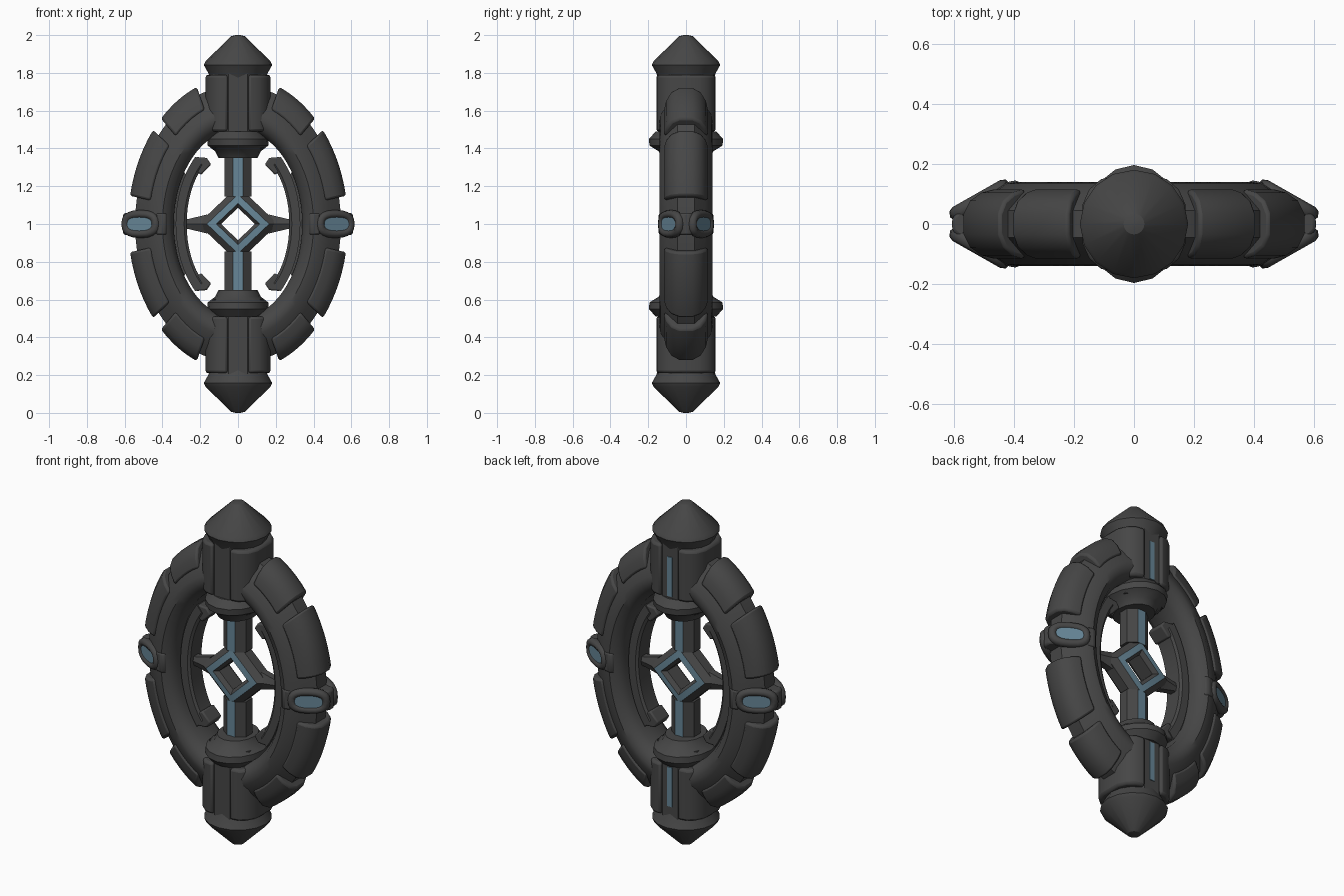
import bpy, bmesh, math
from mathutils import Vector

if "Cube" in bpy.data.objects:
    bpy.data.objects.remove(bpy.data.objects["Cube"])


def material(name, rgb):
    m = bpy.data.materials.new(name)
    m.diffuse_color = (*rgb, 1)
    m.use_nodes = True
    m.node_tree.nodes["Principled BSDF"].inputs["Base Color"].default_value = m.diffuse_color
    return m


GREY = material("dark grey stone", (0.062, 0.062, 0.062))
BLUE = material("dull blue glow", (0.135, 0.24, 0.31))
LR = [(1, 1, 1), (-1, 1, 1)]
TB = [(1, 1, 1), (1, 1, -1)]
LRTB = [(x, 1, z) for x in (1, -1) for z in (1, -1)]
LRFB = [(x, y, 1) for x in (1, -1) for y in (1, -1)]


def loft(name, rings, signs=((1, 1, 1),), mats=(GREY,), closed=False, blue=(), bevel=0, angle=35):
    """Skin a list of point rings (heights relative to the centre, z = 1), one copy per mirror sign.
    blue lists the section edges that take the second material."""
    n, k = len(rings), len(rings[0])
    for i, s in enumerate(signs):
        bm = bmesh.new()
        vs = [[bm.verts.new((p[0] * s[0], p[1] * s[1], 1 + p[2] * s[2])) for p in r] for r in rings]
        for a in range(n if closed else n - 1):
            b = (a + 1) % n
            for j in range(k):
                j2 = (j + 1) % k
                f = bm.faces.new((vs[a][j], vs[a][j2], vs[b][j2], vs[b][j]))
                f.material_index = int(j in blue)
        if not closed:
            bm.faces.new(vs[0])
            bm.faces.new(vs[-1])
        bmesh.ops.recalc_face_normals(bm, faces=bm.faces)
        me = bpy.data.meshes.new(name)
        bm.to_mesh(me)
        bm.free()
        for m in mats:
            me.materials.append(m)
        me.shade_smooth()
        me.set_sharp_from_angle(angle=math.radians(angle))
        ob = bpy.data.objects.new(f"{name}_{i + 1}", me)
        bpy.context.collection.objects.link(ob)
        if bevel:
            mod = ob.modifiers.new("soft_edges", 'BEVEL')
            mod.width, mod.segments, mod.limit_method = bevel, 2, 'ANGLE'
            mod.angle_limit = math.radians(40)


def both(half):
    """Mirror a half section across y."""
    return half + [(p[0], -p[1]) for p in reversed(half)]


def arc(name, half, t0, t1, steps, signs, **kw):
    """Sweep a (radius, y) section along the oval of the main ring."""
    rings = []
    for i in range(steps + 1):
        t = math.radians(t0 + (t1 - t0) * i / steps)
        rings.append([(a * math.cos(t), y, (0.5 + (a - 0.34) * 1.167) * math.sin(t)) for a, y in both(half)])
    loft(name, rings, signs, **kw)


def lathe(name, profile, sides, sx, signs, **kw):
    loft(name, [[(r * sx * math.cos(2 * math.pi * j / sides), r * math.sin(2 * math.pi * j / sides), z)
                 for j in range(sides)] for r, z in profile], signs, **kw)


def prism(name, section, z0, z1, signs, **kw):
    loft(name, [[(x, y, z) for x, y in section] for z in (z0, z1)], signs, **kw)


# Main oval ring, two halves ending inside the columns
arc("ring_half", [(0.34, 0.075), (0.365, 0.122), (0.40, 0.14), (0.43, 0.135), (0.485, 0.10), (0.545, 0.045)],
    -80, 80, 28, LR)

# Raised armour plates on the outside of the ring
plate = [(0.47, 0.118), (0.52, 0.105), (0.56, 0.078), (0.582, 0.035)]
arc("long_plate", plate, 11, 39.5, 7, LRTB, bevel=0.012)
arc("short_plate", plate, 45.5, 68, 5, LRTB, bevel=0.012)

# Inner C-shaped arcs, joined to the ring in the middle, with hooked tips
arc("inner_arc", [(0.272, 0.05), (0.285, 0.06), (0.33, 0.06)], -47, 47, 16, LR)
arc("arc_mount", [(0.30, 0.045), (0.36, 0.045)], -33, 33, 12, LR)
hook = [(0.142, 0.315), (0.165, 0.35), (0.225, 0.355), (0.242, 0.29), (0.195, 0.26)]
loft("arc_hook", [[(x, y, z) for x, z in hook] for y in (-0.055, 0.055)], LRTB, bevel=0.008)

# End caps and collars
lathe("end_cap", [(0.012, 1.0), (0.035, 0.995), (0.172, 0.862), (0.181, 0.842), (0.158, 0.80), (0.145, 0.77)],
      16, 1, TB, angle=25)
lathe("collar", [(0.125, 0.35), (0.145, 0.385), (0.193, 0.415), (0.197, 0.45), (0.16, 0.49)], 16, 0.83, TB)

# Columns: core pillar, side blocks and the glow strip on the back
prism("pillar", [(-0.13, -0.08), (-0.05, -0.147), (0.05, -0.147), (0.13, -0.08),
                 (0.13, 0.08), (0.05, 0.147), (-0.05, 0.147), (-0.13, 0.08)], 0.40, 0.82, TB)
prism("column_block", both([(0.055, 0.16), (0.11, 0.15), (0.15, 0.115), (0.172, 0.065)]), 0.49, 0.79, LRTB,
      bevel=0.014)
prism("glow_strip", [(-0.016, 0.14), (0.016, 0.14), (0.016, 0.152), (-0.016, 0.152)], 0.50, 0.73, TB, mats=(BLUE,))

# Central diamond frame with a blue band on front and back
sec = both([(0.09, 0.045), (0.115, 0.068), (0.165, 0.062), (0.212, 0.03)])
loft("diamond_frame", [[(d * cx, y, 0.95 * d * cz) for d, y in sec]
                       for cx, cz in ((1, 0), (0, 1), (-1, 0), (0, -1))],
     mats=(GREY, BLUE), closed=True, blue=(1, 5), angle=20)

# Upright rods and tapered side arms holding the diamond
prism("upright_rod", [(0.072, 0.03), (0.027, 0.064), (-0.027, 0.064), (-0.072, 0.03),
                      (-0.072, -0.03), (-0.027, -0.064), (0.027, -0.064), (0.072, -0.03)],
      0.145, 0.39, TB, mats=(GREY, BLUE), blue=(1, 5), angle=20)
loft("side_arm", [[(x, h, 0), (x, 0.02, h), (x, -0.02, h), (x, -h, 0), (x, -0.02, -h), (x, 0.02, -h)]
                  for x, h in ((0.165, 0.05), (0.26, 0.027), (0.37, 0.034))], LR, angle=20)

# Side clasps: body, four oval frames, blue insets
loft("clasp_body", [[(x, y, z) for x, y in both([(0.375, 0.135), (0.395, 0.147), (0.43, 0.138),
                                                 (0.47, 0.09), (0.59, 0.04), (0.608, 0.02)])]
                    for z in (-0.058, 0.058)], LR, bevel=0.012)
mid = Vector((0.514, -0.079, 0))
tan = Vector((0.87, 0.493, 0))
nor = Vector((0.493, -0.87, 0))
up = Vector((0, 0, 1))


def oval(rx, rz, t):
    c, s = math.cos(t), math.sin(t)
    return (tan * rx * math.copysign(abs(c) ** 0.75, c) + up * rz * math.copysign(abs(s) ** 0.75, s))


turns = [2 * math.pi * i / 20 for i in range(20)]
tube = [2 * math.pi * i / 8 for i in range(8)]
loft("clasp_frame", [[mid + oval(0.092 + 0.023 * math.cos(q), 0.052 + 0.022 * math.cos(q), t)
                      + nor * 0.026 * math.sin(q) for q in tube] for t in turns], LRFB, closed=True, angle=60)
loft("clasp_glow", [[mid + oval(0.076, 0.036, t) + nor * d for t in turns] for d in (0.008, 0.017)],
     LRFB, mats=(BLUE,))
